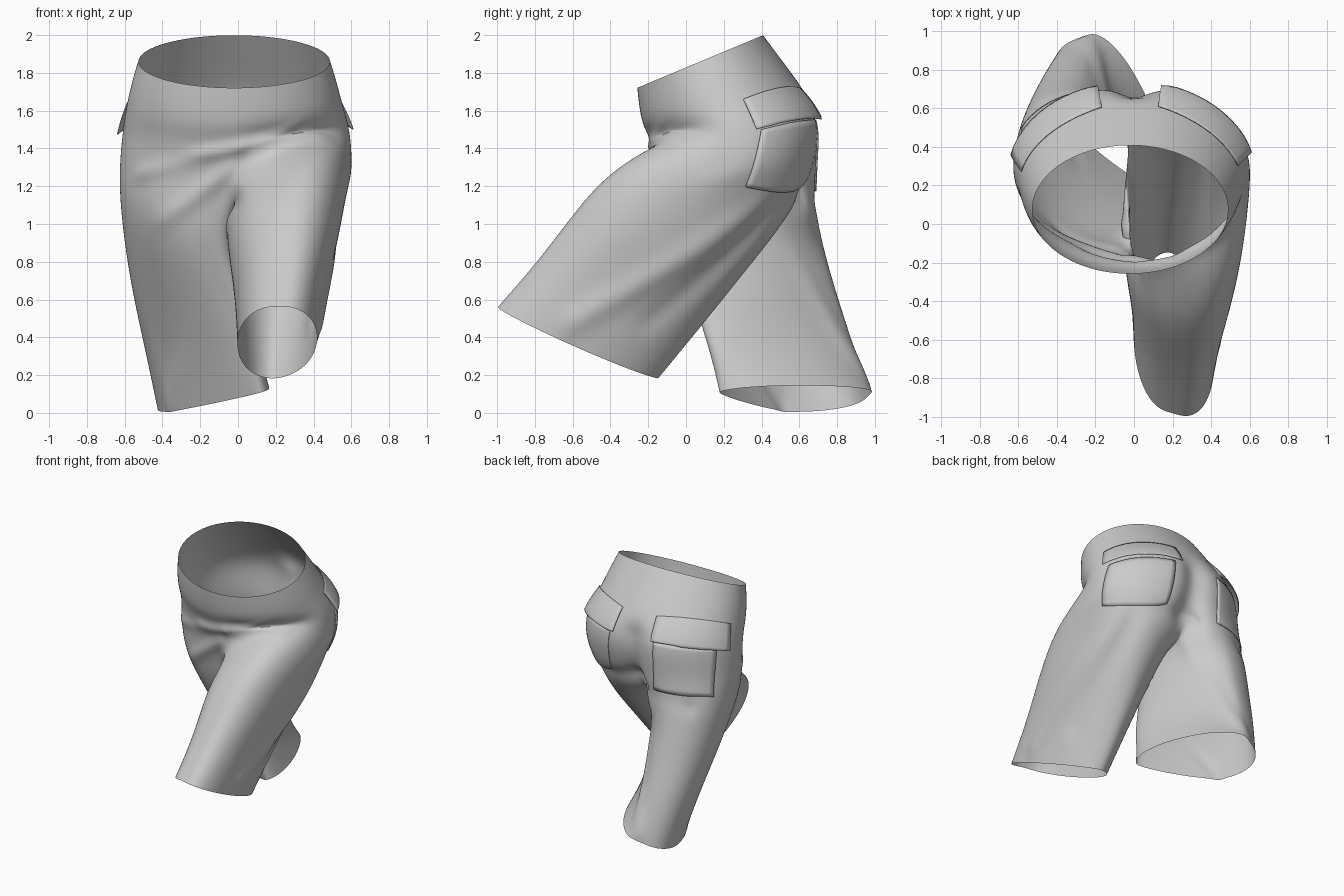
import bpy, bmesh, math
from mathutils import Vector
from mathutils.bvhtree import BVHTree

if "Cube" in bpy.data.objects:
    bpy.data.objects.remove(bpy.data.objects["Cube"], do_unlink=True)

cloth = bpy.data.materials.new("grey cloth")
cloth.use_nodes = True
GREY = (0.6, 0.6, 0.6, 1)
cloth.diffuse_color = GREY
cloth.node_tree.nodes["Principled BSDF"].inputs["Base Color"].default_value = GREY

V = Vector
N, LEG = 32, 24


def power(v, e):
    return math.copysign(abs(v) ** e, v)


def torso_ring(front, back, x0, x1):
    f, b = V((0, *front)), V((0, *back))
    mid, half = (f + b) / 2, (f - b) / 2
    pts = []
    for k in range(N):
        a = 2 * math.pi * k / N
        p = mid + half * math.cos(a)
        p.x = (x0 + x1) / 2 + (x1 - x0) / 2 * math.sin(a)
        pts.append(p)
    return pts


def leg_ring(sign, front, back, outer, inner, flat=0.95):
    # outer and inner are half-width vectors toward +x; flat shapes the front outer panel
    f, b = V(front), V(back)
    mid = (f + b) / 2
    pts = []
    for i in range(LEG):
        a = 2 * math.pi * (i - 8) / LEG
        c, n = math.cos(a), math.sin(a)
        e = flat if c > 0 and n * sign > 0 and sign < 0 or c > 0 and n < 0 and sign > 0 else 0.95
        if sign < 0:
            e = flat if c > 0 and n > 0 else 0.95
        side = V(outer if c > 0 else inner)
        pts.append(mid + sign * (side * power(c, e) + (b - mid) * power(n, e)))
    return pts


bm = bmesh.new()


def add(pts):
    return [bm.verts.new(p) for p in pts]


def bridge(top, bottom):
    n = len(top)
    for i in range(n):
        j = (i + 1) % n
        bm.faces.new((bottom[i], bottom[j], top[j], top[i]))


# Waist and hips
torso = [
    torso_ring((-0.26, 1.72), (0.41, 2.0), -0.53, 0.49),
    torso_ring((-0.25, 1.62), (0.50, 1.88), -0.565, 0.525),
    torso_ring((-0.23, 1.51), (0.62, 1.72), -0.595, 0.56),
    torso_ring((-0.18, 1.43), (0.74, 1.54), -0.615, 0.60),
    torso_ring((-0.13, 1.23), (0.70, 1.29), -0.635, 0.61),
]
for k in range(1, 8):  # raised left thigh, tucked in above
    s = math.sin(math.pi * k / 8)
    torso[3][k] += V((0, 0.08, 0.04)) * s
    torso[4][k] += V((0, -0.22, 0.15)) * s
rings = [add(r) for r in torso]
for a, b in zip(rings, rings[1:]):
    bridge(a, b)

# Crotch gusset shared by both legs
split = rings[-1]
back, front = split[16].co, split[0].co
gusset = []
for i in range(1, 8):
    p = back.lerp(front, i / 8)
    p.z -= 0.22 * math.sin(math.pi * i / 8) ** 0.8
    p.x = -0.03 * math.sin(math.pi * i / 8)
    gusset.append(bm.verts.new(p))

# Legs
left = [
    leg_ring(1, (0.25, -0.47, 1.20), (0.29, 0.54, 1.03), (0.31, -0.06, 0.08), (0.34, 0, 0.10)),
    leg_ring(1, (0.24, -0.62, 1.01), (0.25, 0.31, 0.74), (0.285, -0.09, 0.03), (0.295, 0, 0.05)),
    leg_ring(1, (0.22, -0.79, 0.78), (0.21, 0.09, 0.46), (0.245, -0.11, 0.03), (0.23, 0, 0.02)),
    leg_ring(1, (0.20, -0.98, 0.565), (0.19, -0.14, 0.18), (0.225, -0.12, 0.02), (0.20, 0, 0.0)),
]
right = [
    leg_ring(-1, (-0.22, -0.08, 0.98), (-0.30, 0.70, 1.00), (0.36, 0, -0.04), (0.25, -0.05, -0.08)),
    leg_ring(-1, (-0.10, 0.03, 0.68), (-0.28, 0.78, 0.70), (0.37, 0, 0.02), (0.20, -0.08, 0), 1.2),
    leg_ring(-1, (0.03, 0.11, 0.39), (-0.27, 0.88, 0.40), (0.345, 0, 0.05), (0.16, -0.10, 0), 1.4),
    leg_ring(-1, (0.13, 0.17, 0.11), (-0.25, 0.97, 0.10), (0.31, 0.02, 0.10), (0.12, 0.10, 0.04), 1.6),
]
starts = (split[:17] + gusset, split[16:] + [split[0]] + gusset[::-1])
for start, leg in zip(starts, (left, right)):
    prev = start
    for pts in leg:
        cur = add(pts)
        bridge(prev, cur)
        prev = cur


def make_object(name, source):
    mesh = bpy.data.meshes.new(name)
    source.to_mesh(mesh)
    source.free()
    mesh.materials.append(cloth)
    ob = bpy.data.objects.new(name, mesh)
    bpy.context.collection.objects.link(ob)
    return ob


shorts = make_object("shorts", bm)
sub = shorts.modifiers.new("smooth", "SUBSURF")
sub.levels = sub.render_levels = 3
deps = bpy.context.evaluated_depsgraph_get()
dense = bpy.data.meshes.new_from_object(shorts.evaluated_get(deps))
shorts.modifiers.clear()
shorts.data = dense

# Cloth folds: start, end, height, width
folds = [
    ((0.05, -0.20, 1.40), (0.60, 0.0, 1.52), 0.025, 0.03),
    ((-0.30, -0.15, 1.35), (0.50, -0.15, 1.55), 0.015, 0.025),
    ((-0.02, -0.12, 1.20), (-0.36, 0.52, 0.02), 0.012, 0.03),
    ((-0.50, -0.02, 0.95), (-0.05, -0.15, 1.28), 0.02, 0.035),
    ((-0.58, 0.05, 1.25), (0.00, -0.18, 1.40), 0.015, 0.03),
    ((0.56, 0.55, 1.15), (0.42, -0.60, 0.48), 0.02, 0.05),
    ((0.45, 0.55, 1.10), (0.35, -0.20, 0.50), -0.02, 0.05),
    ((0.00, 0.50, 1.05), (-0.25, 0.95, 0.15), 0.015, 0.04),
    ((0.00, 0.74, 1.55), (0.00, 0.64, 1.20), -0.06, 0.08),
    ((0.05, 0.62, 1.18), (0.45, 0.62, 1.14), -0.015, 0.04),
    ((-0.05, 0.64, 1.16), (-0.45, 0.60, 1.08), -0.02, 0.04),
]
moves = []
for v in dense.vertices:
    amount = 0
    for a, b, height, width in folds:
        a, d = V(a), V(b) - V(a)
        t = min(1, max(0, (v.co - a).dot(d) / d.length_squared))
        gap = (v.co - a - d * t).length
        amount += height * math.exp(-(gap / width) ** 2 / 2)
    moves.append(v.normal * amount)
for v, m in zip(dense.vertices, moves):
    v.co += m

tree = BVHTree.FromPolygons([v.co for v in dense.vertices],
                            [p.vertices[:] for p in dense.polygons])


def patch(name, corners, flip, flare):
    # Grid laid over the cloth; the bottom edge may stand away
    ti, to, bo, bi = [V(c) for c in corners]
    bm = bmesh.new()
    n = 12
    grid = []
    for r in range(n + 1):
        row = []
        for c in range(n + 1):
            p = ti.lerp(to, c / n).lerp(bi.lerp(bo, c / n), r / n)
            hit, normal, _, _ = tree.find_nearest(p)
            row.append(bm.verts.new(hit + normal * (0.01 + flare * r / n)))
        grid.append(row)
    for r in range(n):
        for c in range(n):
            q = [grid[r][c], grid[r + 1][c], grid[r + 1][c + 1], grid[r][c + 1]]
            bm.faces.new(q if flip else q[::-1])
    ob = make_object(name, bm)
    solid = ob.modifiers.new("thickness", "SOLIDIFY")
    solid.thickness, solid.offset = 0.006, -1
    return ob


# Back pockets with flaps
objects = [shorts]
pockets = {
    "left": ([(0.19, 0.72, 1.56), (0.57, 0.40, 1.50), (0.58, 0.32, 1.19), (0.22, 0.68, 1.17)],
             [(0.13, 0.63, 1.73), (0.56, 0.31, 1.67), (0.60, 0.37, 1.50), (0.14, 0.74, 1.56)]),
    "right": ([(-0.20, 0.72, 1.56), (-0.56, 0.43, 1.50), (-0.53, 0.46, 1.14), (-0.20, 0.68, 1.18)],
              [(-0.17, 0.62, 1.73), (-0.57, 0.27, 1.64), (-0.60, 0.35, 1.47), (-0.19, 0.73, 1.57)]),
}
for side, (pocket, flap) in pockets.items():
    objects.append(patch(side + "_back_pocket", pocket, side == "right", 0.0))
    objects.append(patch(side + "_pocket_flap", flap, side == "right", 0.03))

for ob in bpy.context.selected_objects:
    ob.select_set(False)
for ob in objects:
    ob.select_set(True)
bpy.context.view_layer.objects.active = shorts
bpy.ops.object.shade_smooth_by_angle(angle=math.radians(40))
